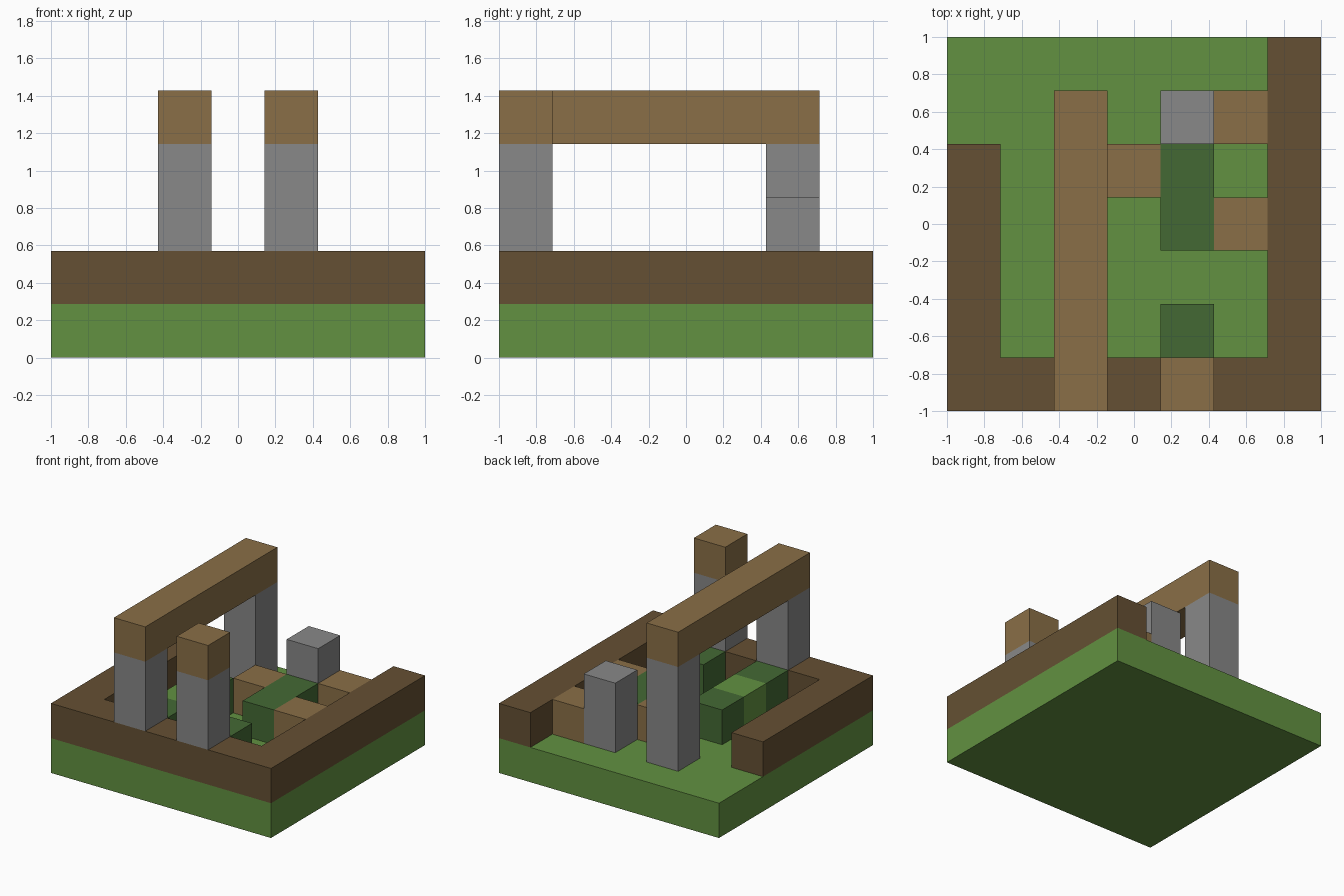
import bpy

cube = bpy.data.objects.get("Cube")
if cube:
    bpy.data.objects.remove(cube, do_unlink=True)

CELLS = 7
UNIT = 2 / CELLS


def material(name, rgb):
    linear = [((c / 255 + 0.055) / 1.055) ** 2.4 for c in rgb] + [1]
    mat = bpy.data.materials.new(name)
    mat.use_nodes = True
    mat.diffuse_color = linear
    mat.node_tree.nodes["Principled BSDF"].inputs["Base Color"].default_value = linear
    return mat


grass = material("grass green", (98, 145, 65))
hedge = material("dark green", (68, 105, 52))
earth = material("dark brown", (101, 80, 51))
wood = material("light wood", (138, 111, 71))
stone = material("stone grey", (136, 136, 136))


def block(name, mat, cell, size=(1, 1, 1)):
    """Box covering grid cells, starting at the given column, row and layer."""
    low = [cell[0] * UNIT - 1, cell[1] * UNIT - 1, cell[2] * UNIT]
    dims = [s * UNIT for s in size]
    bpy.ops.mesh.primitive_cube_add(size=1)
    obj = bpy.context.object
    obj.name = obj.data.name = name
    for v in obj.data.vertices:
        v.co = [l + (c + 0.5) * d for l, c, d in zip(low, v.co, dims)]
    obj.data.materials.append(mat)
    return obj


# Ground slab and the surrounding low walls
block("ground", grass, (0, 0, 0), (CELLS, CELLS, 1))
block("front_wall", earth, (0, 0, 1), (CELLS, 1, 1))
block("right_wall", earth, (0, 1, 1), (1, 4, 1))
block("left_wall", earth, (6, 1, 1), (1, 6, 1))

# Gateway: two stone pillars carrying a long beam
block("front_pillar", stone, (2, 0, 2), (1, 1, 2))
block("back_pillar", stone, (2, 5, 1), (1, 1, 3))
block("beam", wood, (2, 0, 4), (1, 6, 1))

# Free-standing post with a wooden cap, and a short stone stump
block("post", stone, (4, 0, 2), (1, 1, 2))
block("post_cap", wood, (4, 0, 4))
block("stump", stone, (4, 5, 1), (1, 1, 2))

# Hedges and turf inside the yard
block("long_hedge", hedge, (4, 3, 1), (1, 2, 1))
block("front_hedge", hedge, (4, 1, 1))
for row, label, mat in ((1, "hedge_front", hedge), (2, "turf", grass), (3, "hedge_back", hedge)):
    block("under_beam_" + label, mat, (2, row, 1))

# Wooden crates
for column, row in ((3, 4), (5, 3), (5, 5)):
    block("crate", wood, (column, row, 1))
